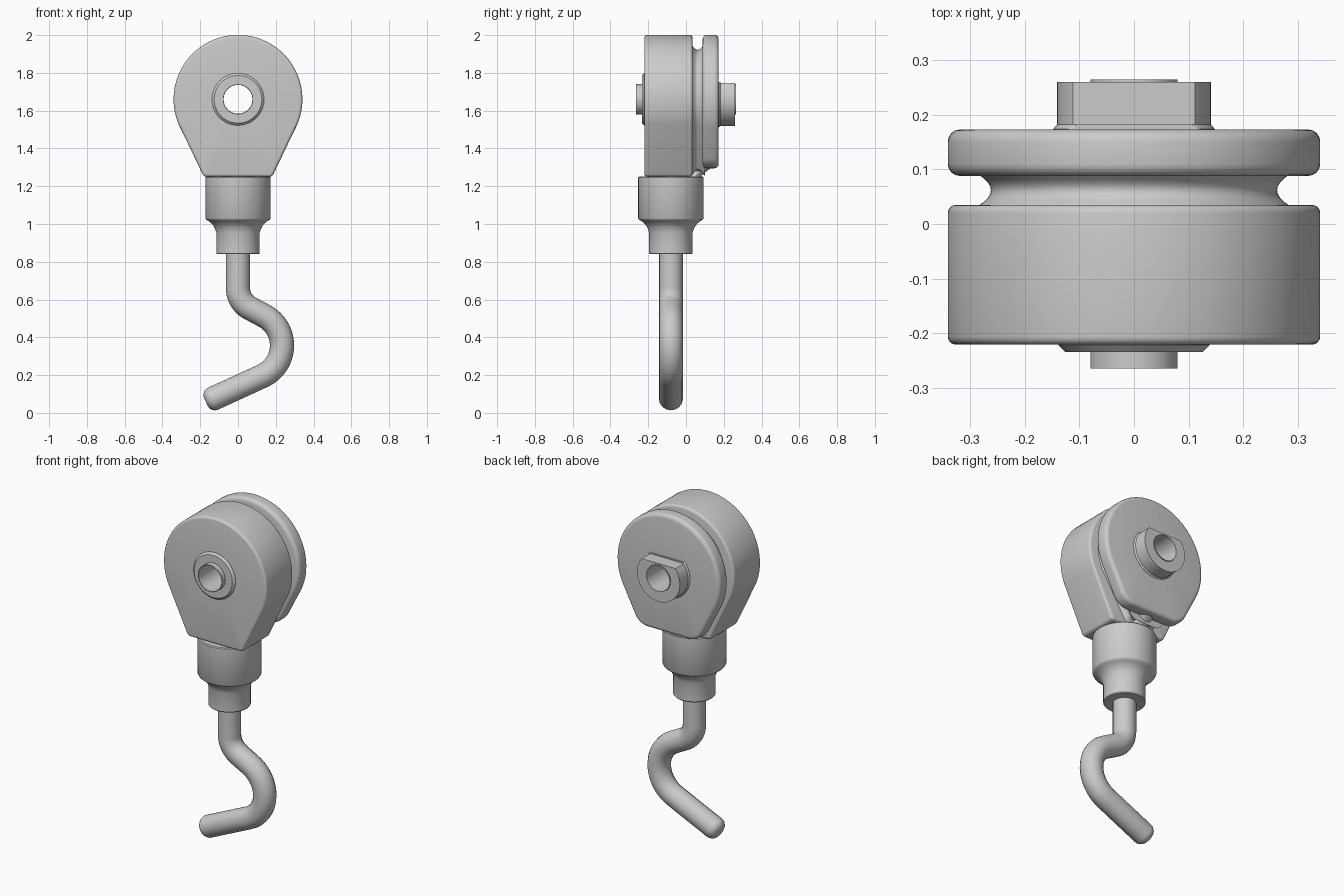
import bpy, bmesh
from math import sin, cos, pi, radians
from mathutils import Vector

if "Cube" in bpy.data.objects:
    bpy.data.objects.remove(bpy.data.objects["Cube"])

steel = bpy.data.materials.new("light grey steel")
steel.use_nodes = True
GREY = (0.6, 0.6, 0.6, 1)
steel.diffuse_color = GREY
steel.node_tree.nodes["Principled BSDF"].inputs["Base Color"].default_value = GREY

HUB = 1.66      # height of the axle
STEM_Y = -0.08   # depth of the collar and hook
SIDES = 96
BORE = 0.077


def outline(circles, grow=0.0, top=9.0):
    """Taut loop around a few circles, optionally cut flat at the top."""
    pts = []
    for i in range(SIDES):
        d = Vector((cos(2 * pi * i / SIDES), sin(2 * pi * i / SIDES)))
        x, z, r = max(circles, key=lambda c: c[0] * d.x + c[1] * d.y + c[2])
        pts.append((x + (r + grow) * d.x, min(z + (r + grow) * d.y, top)))
    return pts


def finish(ob):
    ob.data.materials.append(steel)
    bpy.ops.object.select_all(action="DESELECT")
    ob.select_set(True)
    bpy.context.view_layer.objects.active = ob
    bpy.ops.object.shade_smooth_by_angle(angle=radians(35))


def loft(name, loops, closed=True):
    """Skin a row of loops; closed rows leave a bore, open rows get end caps."""
    bm = bmesh.new()
    rings = [[bm.verts.new(p) for p in loop] for loop in loops]
    pairs = list(zip(rings, rings[1:]))
    if closed:
        pairs.append((rings[-1], rings[0]))
    else:
        bm.faces.new(rings[0])
        bm.faces.new(rings[-1])
    for a, b in pairs:
        for i in range(SIDES):
            j = (i + 1) % SIDES
            bm.faces.new((a[i], a[j], b[j], b[i]))
    bmesh.ops.recalc_face_normals(bm, faces=bm.faces)
    me = bpy.data.meshes.new(name)
    bm.to_mesh(me)
    bm.free()
    ob = bpy.data.objects.new(name, me)
    bpy.context.collection.objects.link(ob)
    finish(ob)


def bored(name, circles, profile, bore=BORE, top=9.0):
    """Part along the axle; profile holds (depth, growth of the outline)."""
    hole = outline([(0, HUB, bore)])
    loops = [[(x, profile[0][0], z) for x, z in hole]]
    loops += [[(x, y, z) for x, z in outline(circles, g, top)] for y, g in profile]
    loops += [[(x, profile[-1][0], z) for x, z in hole]]
    loft(name, loops)


def rounded(y0, y1, b, steps=4):
    """Profile of a slab with rounded rims."""
    arc = [(b * (1 - sin(pi / 2 * i / steps)), b * (cos(pi / 2 * i / steps) - 1))
           for i in range(steps + 1)]
    return ([(y0 + d, g) for d, g in reversed(arc)]
            + [(y1 - d, g) for d, g in arc])


def teardrop(r, half, bottom, corner):
    return [(0, HUB, r)] + [(s * (half - corner), bottom + corner, corner)
                            for s in (-1, 1)]


def disc(r):
    return [(0, HUB, r)]


# Housing: thick front plate, concave neck, thin rear plate
bored("front_plate", teardrop(0.341, 0.19, 1.25, 0.025), rounded(-0.221, 0.035, 0.015))
bored("groove_neck", teardrop(0.262, 0.09, 1.285, 0.03),
      [(0.02, 0.03)] + [(0.062 + 0.028 * k / 4, 0.022 * (k / 4) ** 2)
                        for k in range(-4, 5)] + [(0.1, 0.03)])
bored("rear_plate", teardrop(0.341, 0.235, 1.295, 0.1), rounded(0.088, 0.173, 0.022))

# Axle fittings
bored("front_washer", disc(0.138), [(-0.21, 0), (-0.222, 0), (-0.234, -0.012)])
bored("axle_tube", disc(0.08), [(-0.265, 0), (0.265, 0)], bore=0.076)
bored("rear_boss_foot", disc(0.148), [(0.165, 0), (0.174, 0), (0.182, -0.007)],
      top=HUB + 0.092)
bored("rear_boss", disc(0.141), [(0.165, 0), (0.26, 0)], top=HUB + 0.087)

# Web joining the rear plate to the collar
web = [(1.24, 0.07, 0.0, 0.075), (1.26, 0.05, 0.0, 0.085),
       (1.28, 0.045, 0.0, 0.11), (1.31, 0.06, 0.0, 0.15)]
loft("rear_web", [[(w * cos(2 * pi * i / SIDES),
                    (a + b) / 2 + (b - a) / 2 * sin(2 * pi * i / SIDES), z)
                   for i in range(SIDES)] for z, w, a, b in web], closed=False)

# Stepped swivel collar
collar = [(1.252, 0.168), (1.247, 0.173), (1.03, 0.173), (1.022, 0.168),
          (1.015, 0.155), (1.0, 0.137), (0.98, 0.124), (0.955, 0.115),
          (0.845, 0.115), (0.84, 0.111)]
loft("swivel_collar", [[(x, STEM_Y + y, z) for x, y in outline([(0, 0, r)])]
                       for z, r in collar], closed=False)


# Bent hook rod with a rounded tip
def arc(cx, cz, r, a0, a1, n):
    return [(cx + r * cos(radians(a0 + (a1 - a0) * i / n)),
             cz + r * sin(radians(a0 + (a1 - a0) * i / n))) for i in range(n + 1)]


path = [(0, 0.87)] + arc(0.12, 0.66, 0.12, 180, 242, 10)
path += arc(0.055, 0.357, 0.178, 62, -65.6, 24)
tip, before = Vector((-0.17, 0.058)), Vector(path[-1])
back = (before - tip).normalized()
ROUND, ROD = 0.042, 0.064
points = [(p, 1.0) for p in path]
for k in range(7):
    a = pi / 2 * k / 6
    points.append((tip + back * ROUND * (1 - sin(a)),
                   1 - ROUND / ROD * (1 - cos(a))))

cu = bpy.data.curves.new("hook_rod", "CURVE")
cu.dimensions = "3D"
cu.bevel_depth = ROD
cu.bevel_resolution = 6
cu.use_fill_caps = True
spline = cu.splines.new("POLY")
spline.points.add(len(points) - 1)
for sp, (p, r) in zip(spline.points, points):
    sp.co = (p[0], STEM_Y, p[1], 1)
    sp.radius = r
hook = bpy.data.objects.new("hook_rod", cu)
bpy.context.collection.objects.link(hook)
bpy.ops.object.select_all(action="DESELECT")
hook.select_set(True)
bpy.context.view_layer.objects.active = hook
bpy.ops.object.convert(target="MESH")
finish(bpy.context.view_layer.objects.active)
